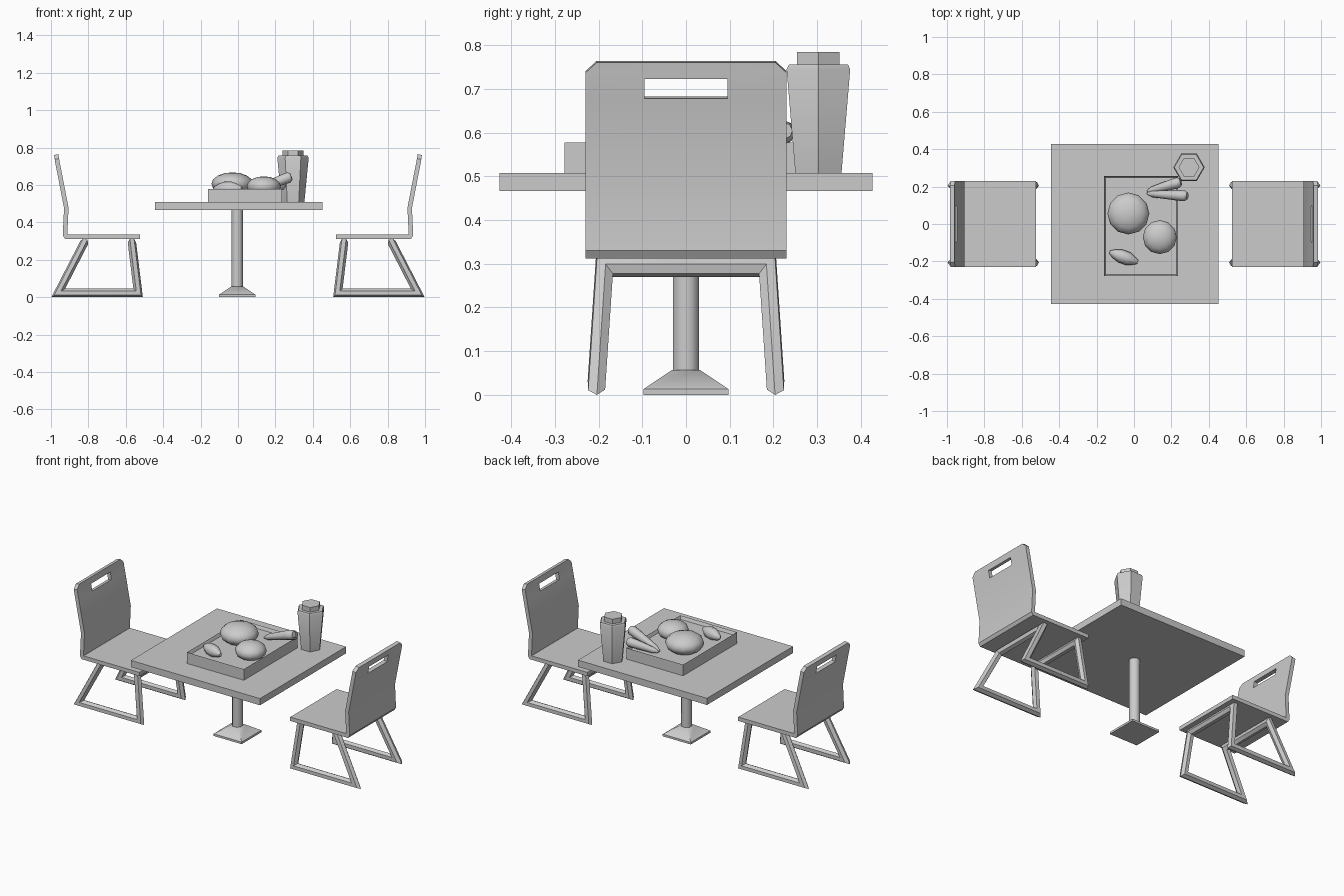
import bpy, bmesh, math
from mathutils import Vector

cube = bpy.data.objects.get("Cube")
if cube:
    bpy.data.objects.remove(cube, do_unlink=True)

# One plain grey for everything
grey = bpy.data.materials.new("plain_grey")
grey.use_nodes = True
colour = (0.6, 0.6, 0.6, 1)
grey.diffuse_color = colour
grey.node_tree.nodes["Principled BSDF"].inputs["Base Color"].default_value = colour


def finish(name, bm, mirror=None, thickness=0, angle=35):
    """Turn a bmesh into an object, with optional solidify and mirror."""
    mesh = bpy.data.meshes.new(name)
    bm.to_mesh(mesh)
    bm.free()
    mesh.materials.append(grey)
    ob = bpy.data.objects.new(name, mesh)
    bpy.context.collection.objects.link(ob)
    if thickness:
        mod = ob.modifiers.new("sheet", 'SOLIDIFY')
        mod.thickness = thickness
        mod.offset = -1
        mod.use_even_offset = True
    if mirror:
        ob.modifiers.new("mirror", 'MIRROR').use_axis = mirror
    bpy.ops.object.select_all(action='DESELECT')
    ob.select_set(True)
    bpy.context.view_layer.objects.active = ob
    if ob.modifiers:
        bpy.ops.object.convert(target='MESH')
    bpy.ops.object.shade_smooth_by_angle(angle=math.radians(angle))
    return ob


def bridge(bm, rings, caps=True):
    for a, b in zip(rings, rings[1:]):
        for i in range(len(a)):
            k = (i + 1) % len(a)
            bm.faces.new((a[i], a[k], b[k], b[i]))
    if caps:
        bm.faces.new(rings[0][::-1])
        bm.faces.new(rings[-1])
    bmesh.ops.recalc_face_normals(bm, faces=bm.faces)


def turned(name, at, sides, profile, turn=0, axis=None, angle=35):
    """Stack regular polygons given as (radius, height) along an axis."""
    bm = bmesh.new()
    rings = []
    for r, h in profile:
        steps = [turn + math.tau * i / sides for i in range(sides)]
        rings.append([bm.verts.new((r * math.cos(a), r * math.sin(a), h)) for a in steps])
    bridge(bm, rings)
    ob = finish(name, bm, angle=angle)
    ob.location = at
    if axis:
        ob.rotation_mode = 'QUATERNION'
        ob.rotation_quaternion = Vector(axis).to_track_quat('Z', 'Y')
    return ob


def box(name, low, high, rim=0, depth=0):
    bm = bmesh.new()
    bmesh.ops.create_cube(bm, size=1)
    for v in bm.verts:
        v.co = [(l + h) / 2 + c * (h - l) for c, l, h in zip(v.co, low, high)]
    if rim:
        top = [f for f in bm.faces if f.normal.z > 0.9]
        bmesh.ops.inset_region(bm, faces=top, thickness=rim)
        for v in top[0].verts:
            v.co.z -= depth
    return finish(name, bm)


# Table
box("table_top", (-0.445, -0.427, 0.466), (0.452, 0.427, 0.508))
turned("table_post", (-0.004, 0, 0), 8, [(0.032, 0.04), (0.032, 0.47)], math.pi / 8, angle=50)
turned("table_foot", (-0.004, 0, 0), 4,
       [(0.138, 0), (0.138, 0.013), (0.045, 0.057)], math.pi / 4)

# Chair shells: bent sheet with a hand slot and clipped top corners
side = [(-0.524, 0.312), (-0.925, 0.312), (-0.937, 0.33), (-0.93, 0.475),
        (-0.969, 0.678), (-0.978, 0.723), (-0.98, 0.737), (-0.984, 0.76)]
bm = bmesh.new()
rows = []
for n, (x, z) in enumerate(side):
    half = 0.205 if n == len(side) - 1 else 0.23
    rows.append([bm.verts.new((x, y, z)) for y in (-half, -0.095, 0.095, half)])
for n in range(len(rows) - 1):
    for c in range(3):
        if (n, c) != (4, 1):
            a, b = rows[n], rows[n + 1]
            bm.faces.new((a[c], b[c], b[c + 1], a[c + 1]))
finish("chair_shells", bm, (True, False, False), 0.024)

# Chair frames: mitred six-sided tube, half of one loop, mirrored both ways
path = [Vector(p) for p in ((-0.567, 0, 0.292), (-0.567, 0.187, 0.292),
                            (-0.534, 0.205, 0.0225), (-0.961, 0.205, 0.0225),
                            (-0.822, 0.187, 0.292), (-0.822, 0, 0.292))]
bm = bmesh.new()
ring = [path[0] + 0.0225 * Vector((math.cos(a), 0, math.sin(a)))
        for a in (math.tau * i / 6 for i in range(6))]
rings = [[bm.verts.new(p) for p in ring]]
for n in range(1, len(path)):
    along = (path[n] - path[n - 1]).normalized()
    after = (path[n + 1] - path[n]).normalized() if n + 1 < len(path) else along
    plane = along + after
    ring = [p + along * ((path[n] - p).dot(plane) / along.dot(plane)) for p in ring]
    rings.append([bm.verts.new(p) for p in ring])
bridge(bm, rings, caps=False)
finish("chair_frames", bm, (True, True, False))

# Tray
box("tray", (-0.16, -0.278, 0.508), (0.235, 0.257, 0.578), 0.012, 0.02)


# Round fruit
def fruit(name, at, size):
    bm = bmesh.new()
    bmesh.ops.create_uvsphere(bm, u_segments=12, v_segments=8, radius=1)
    bmesh.ops.scale(bm, vec=size, verts=bm.verts)
    finish(name, bm, angle=60).location = at


fruit("large_fruit", (-0.03, 0.056, 0.606), (0.112, 0.112, 0.061))
fruit("small_fruit", (0.138, -0.07, 0.592), (0.091, 0.091, 0.054))

# Pointed fruit
turned("pointed_fruit", (-0.055, -0.177, 0.581), 8,
       [(0.008, -0.08), (0.024, -0.055), (0.036, -0.02), (0.036, 0.025),
        (0.024, 0.055), (0.01, 0.08)], axis=(0.15, -0.055, 0), angle=60)

# Tapered sticks leaning on the tray rim
for name, start, end in (("front_stick", (0.07, 0.163, 0.565), (0.285, 0.15, 0.645)),
                         ("back_stick", (0.07, 0.175, 0.565), (0.25, 0.225, 0.605))):
    axis = Vector(end) - Vector(start)
    size = axis.length
    turned(name, start, 8, [(0.006, 0), (0.018, 0.03), (0.028, size * 0.75),
                            (0.029, size - 0.015), (0.019, size)], axis=axis, angle=50)

# Cup with lid
turned("cup", (0.294, 0.303, 0), 6, [(0.061, 0.508), (0.084, 0.745), (0.078, 0.756)])
turned("cup_lid", (0.294, 0.303, 0), 6, [(0.056, 0.75), (0.056, 0.785)])
